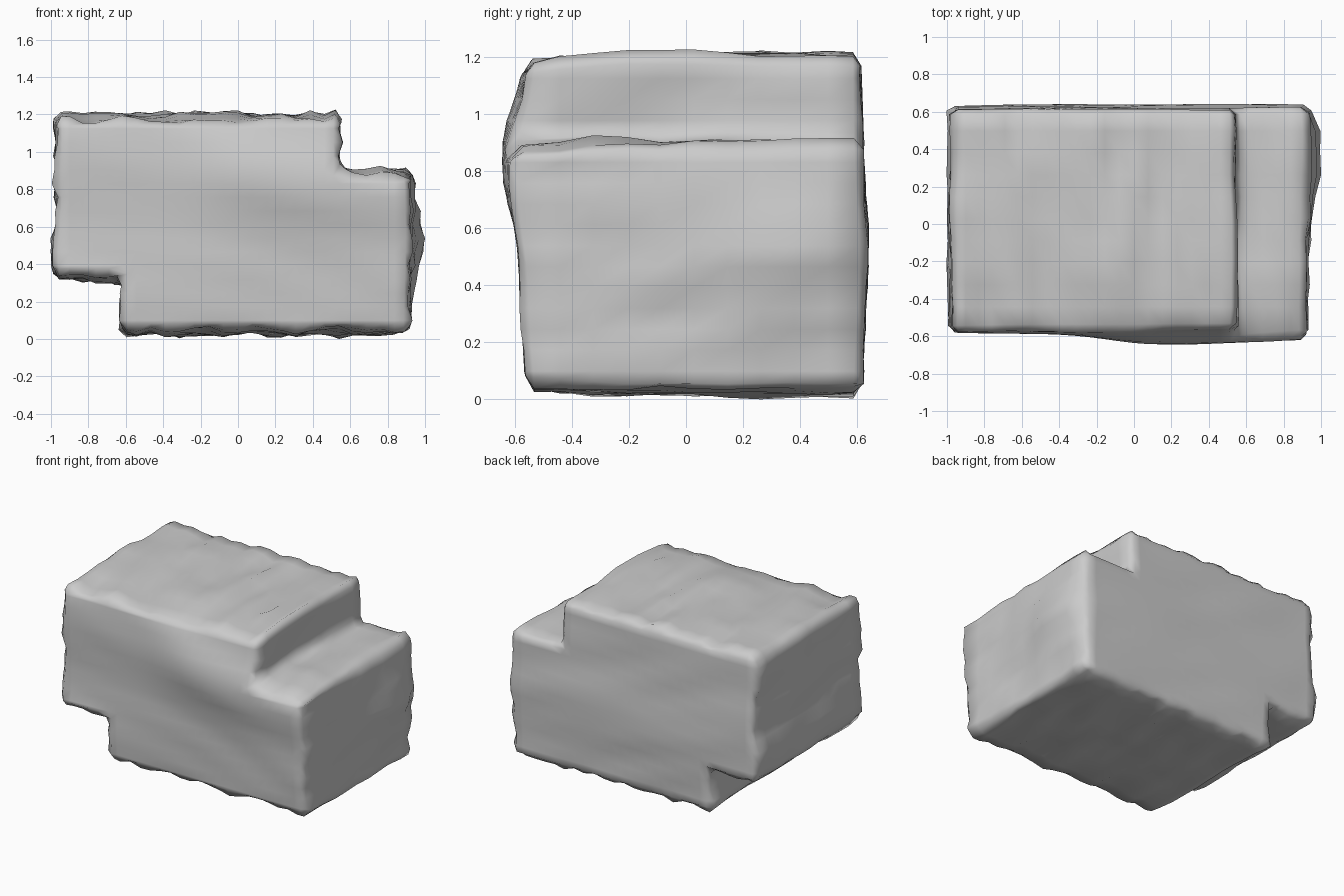
import bpy, bmesh, math
from mathutils import Vector, noise

cube = bpy.data.objects.get("Cube")
if cube:
    bpy.data.objects.remove(cube, do_unlink=True)

stone = bpy.data.materials.new("grey stone")
stone.use_nodes = True
grey = (0.6, 0.6, 0.6, 1)
stone.diffuse_color = grey
stone.node_tree.nodes["Principled BSDF"].inputs["Base Color"].default_value = grey


def spread(stops, step):
    """Evenly fill the gaps between the given stops."""
    out = [stops[0]]
    for a, b in zip(stops, stops[1:]):
        n = max(1, round((b - a) / step))
        out += [a + (b - a) * i / n for i in range(1, n + 1)]
    return out


def bump(v, centre, below, above):
    """Bell curve with a separate width on each side."""
    return math.exp(-((v - centre) / (below if v < centre else above)) ** 2)


# Stepped silhouette as cells, with two corners left out
xs = spread([-0.97, -0.62, 0.54, 0.91], 0.075)
zs = spread([0.032, 0.325, 0.91, 1.205], 0.075)
ys = spread([-0.56, 0.615], 0.12)
bm = bmesh.new()
grid = {(i, k): bm.verts.new((x, ys[0], z)) for i, x in enumerate(xs) for k, z in enumerate(zs)}
for i in range(len(xs) - 1):
    for k in range(len(zs) - 1):
        x, z = (xs[i] + xs[i + 1]) / 2, (zs[k] + zs[k + 1]) / 2
        if not (x < -0.62 and z < 0.325) and not (x > 0.54 and z > 0.91):
            bm.faces.new([grid[i, k], grid[i + 1, k], grid[i + 1, k + 1], grid[i, k + 1]])
bmesh.ops.delete(bm, geom=[v for v in bm.verts if not v.link_faces], context='VERTS')

# Depth of the block, cut into rings
back = bmesh.ops.extrude_face_region(bm, geom=bm.faces[:], use_keep_orig=True)["geom"]
for v in [g for g in back if isinstance(g, bmesh.types.BMVert)]:
    v.co.y = ys[-1]
for y in ys[1:-1]:
    bmesh.ops.bisect_plane(bm, geom=bm.verts[:] + bm.edges[:] + bm.faces[:],
                           plane_co=(0, y, 0), plane_no=(0, 1, 0))
bmesh.ops.recalc_face_normals(bm, faces=bm.faces[:])

# Chip the rims, then weather the surface
rims = [e for e in bm.edges if len(e.link_faces) == 2 and e.calc_face_angle(0) > 1]
bmesh.ops.bevel(bm, geom=rims, offset=0.03, segments=1, affect='EDGES')
bm.normal_update()
for v in bm.verts:
    p, n = v.co.copy(), v.normal.copy()
    if abs(n.y) > 0.8:
        # slanting grain on the front and back
        grain = noise.noise(Vector((p.x * 1.5, 4 + n.y, (p.z + 0.25 * p.x) * 6)))
        v.co.y += n.y * 0.012 * grain
    else:
        # furrows running from front to back
        furrow = noise.noise(Vector((p.x * 13, p.y * 1.7, p.z * 13 + 5)))
        rough = noise.noise(p * 7)
        v.co += Vector((n.x, 0, n.z)) * (0.034 * furrow + 0.02 * rough)
    if n.y < -0.3:      # slanting ridge across the front
        ridge = bump(p.z, 0.91 - 0.15 * p.x, 0.27, 0.18)
        v.co.y -= ridge * (0.025 + 0.06 * bump(p.x, 0.1, 0.35, 1.1))
        v.co.y -= 0.015 * bump(p.z, 0.3, 0.2, 0.3)
    if n.y > 0.3:       # gentle swell of the back
        v.co.y += 0.022 * bump(p.z, 0.5, 0.3, 0.3)
    if n.x > 0.3 and p.x > 0.8:     # swollen rear corner
        v.co.x += 0.07 * bump(p.z, 0.55, 0.25, 0.25) * bump(p.y, 0.45, 0.35, 0.12)
        v.co.x += 0.015 * bump(p.z, 0.55, 0.4, 0.4)
    if n.x < -0.3 and p.x < -0.8:
        v.co.x -= 0.02 * bump(p.z, 0.45, 0.2, 0.2)
    # top and bottom sag towards the front edge
    if p.y < -0.25 and abs(n.z) > 0.3:
        v.co.z -= math.copysign(0.09 * (-0.25 - p.y), n.z)

# Settle on the ground
ground = min(v.co.z for v in bm.verts)
for v in bm.verts:
    v.co.z -= ground

mesh = bpy.data.meshes.new("stepped_rock")
bm.to_mesh(mesh)
bm.free()
mesh.materials.append(stone)
for f in mesh.polygons:
    f.use_smooth = True
rock = bpy.data.objects.new("stepped_rock", mesh)
bpy.context.collection.objects.link(rock)
